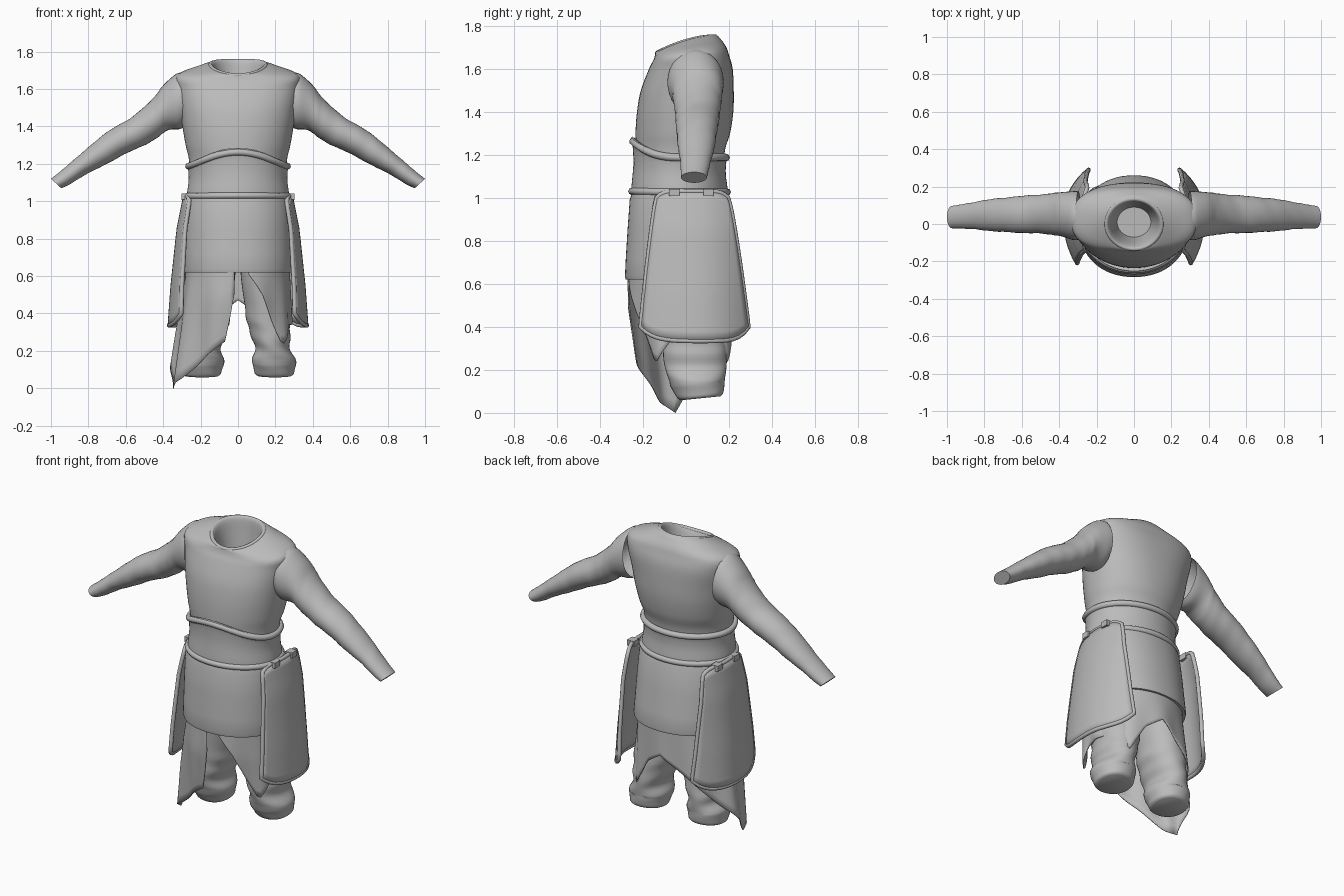
import bpy, math
from math import sin, cos, pi, radians

if "Cube" in bpy.data.objects:
    bpy.data.objects.remove(bpy.data.objects["Cube"])

GREY = (0.5, 0.5, 0.5, 1)
cloth = bpy.data.materials.new("grey_cloth")
cloth.use_nodes = True
cloth.diffuse_color = GREY
cloth.node_tree.nodes["Principled BSDF"].inputs["Base Color"].default_value = GREY


def finish(obj, thick=0, angle=45):
    """Colour, optionally thicken, and smooth a part."""
    if obj.name not in bpy.context.collection.objects:
        bpy.context.collection.objects.link(obj)
    obj.data.materials.append(cloth)
    if thick:
        mod = obj.modifiers.new("thickness", "SOLIDIFY")
        mod.thickness = thick
        mod.offset = 0
    bpy.ops.object.select_all(action="DESELECT")
    obj.select_set(True)
    bpy.context.view_layer.objects.active = obj
    if obj.type == "MESH":
        bpy.ops.object.shade_smooth_by_angle(angle=radians(angle))
    return obj


def surface(name, rows, closed=True, caps=(False, False), thick=0):
    """Skin a grid of point rows."""
    n = len(rows[0])
    verts = [p for row in rows for p in row]
    faces = []
    for r in range(len(rows) - 1):
        for i in range(n if closed else n - 1):
            j = (i + 1) % n
            a, b = r * n, (r + 1) * n
            faces.append((a + i, a + j, b + j, b + i))
    if caps[0]:
        faces.append(tuple(range(n))[::-1])
    if caps[1]:
        faces.append(tuple(range(len(verts) - n, len(verts))))
    mesh = bpy.data.meshes.new(name)
    mesh.from_pydata(verts, [], faces)
    return finish(bpy.data.objects.new(name, mesh), thick)


def spline(keys, steps):
    """Catmull-Rom interpolation of rows of numbers."""
    out = []
    for i in range(len(keys) - 1):
        p0, p1, p2 = keys[max(i - 1, 0)], keys[i], keys[i + 1]
        p3 = keys[min(i + 2, len(keys) - 1)]
        for s in range(steps):
            t = s / steps
            out.append([b + t * (c - a) / 2 + t * t * (2 * a - 5 * b + 4 * c - d) / 2
                        + t ** 3 * (3 * b - a - 3 * c + d) / 2
                        for a, b, c, d in zip(p0, p1, p2, p3)])
    return out + [list(keys[-1])]


def lookup(keys, x):
    """Linear interpolation in (x, value) pairs."""
    for (x0, v0), (x1, v1) in zip(keys, keys[1:]):
        if x <= x1:
            return v0 + (v1 - v0) * max(0, x - x0) / (x1 - x0)
    return keys[-1][1]


def ring(z, rx, front, back, dip=0, power=2, cx=0, n=64):
    """Horizontal superellipse; dip slopes it down towards the front."""
    pts = []
    for i in range(n):
        a = 2 * pi * i / n
        c, s = cos(a), sin(a)
        e = 2 / power
        x = cx + rx * math.copysign(abs(c) ** e, c)
        y = (front + back) / 2 + (back - front) / 2 * math.copysign(abs(s) ** e, s)
        pts.append((x, y, z - dip * ((1 - s) / 2) ** 1.8))
    return pts


def tube(name, pts, radius, closed=False):
    """Rounded piping along a path."""
    curve = bpy.data.curves.new(name, "CURVE")
    curve.dimensions = "3D"
    curve.bevel_depth = radius
    curve.bevel_resolution = 2
    path = curve.splines.new("POLY")
    path.points.add(len(pts) - 1)
    for p, co in zip(path.points, pts):
        p.co = (*co, 1)
    path.use_cyclic_u = closed
    return finish(bpy.data.objects.new(name, curve))


# Tunic body, rolling over the neck into a hollow
torso = [(1.0, .262, -.235, .175, 0, 2), (1.2, .26, -.235, .178, 0, 2),
         (1.3, .28, -.235, .205, 0, 2.1), (1.4, .297, -.228, .22, 0, 2.2),
         (1.5, .312, -.21, .222, 0, 2.3), (1.6, .328, -.172, .217, 0, 2.5),
         (1.665, .334, -.152, .2, .025, 2.6), (1.7, .305, -.145, .188, .04, 2.4),
         (1.73, .23, -.142, .168, .055, 2.1), (1.755, .16, -.138, .145, .078, 2),
         (1.75, .135, -.122, .122, .078, 2), (1.66, .115, -.1, .11, .04, 2),
         (1.5, .09, -.07, .09, 0, 2)]
surface("tunic_body", [ring(*r) for r in spline(torso, 5)], caps=(True, True))
tube("collar_band", ring(1.75, .148, -.133, .135, .076), .011, True)

# Sleeves: top x, top z, bottom x, bottom z, centre y, half depth
sleeve = [(.31, 1.688, .285, 1.40, .045, .13), (.34, 1.675, .315, 1.385, .045, .13),
          (.40, 1.62, .375, 1.38, .052, .118), (.46, 1.545, .43, 1.34, .053, .11),
          (.56, 1.455, .51, 1.295, .053, .102), (.67, 1.39, .61, 1.25, .05, .096),
          (.77, 1.315, .72, 1.19, .048, .087), (.87, 1.228, .82, 1.14, .045, .074),
          (.95, 1.16, .90, 1.09, .04, .064), (1.0, 1.12, .945, 1.07, .037, .06)]
for side, sx in (("left", 1), ("right", -1)):
    rows = []
    for k, (tx, tz, bx, bz, cy, ry) in enumerate(spline(sleeve, 5)):
        row = []
        for i in range(32):
            a = 2 * pi * i / 32
            # soft wrinkles below the shoulder
            w = 1 + (.022 * sin(k * 1.1 + 3 * sin(a)) * sin(k * .4) if 12 < k < 42 else 0)
            c, s = cos(a) * w, sin(a) * w
            row.append((sx * ((tx + bx) / 2 + (tx - bx) / 2 * c), cy + ry * s,
                        (tz + bz) / 2 + (tz - bz) / 2 * c))
        rows.append(row)
    surface(side + "_sleeve", rows, caps=(False, True))

# Waist sash with a raised front peak and rolled edges
def sash_ring(t, grow):
    pts = []
    for x, y, z in ring(0, .262 + grow, -.243 - grow, .183 + grow):
        f = max(0, -y / .25)
        top = 1.2 + .085 * f ** 3
        pts.append((x, y, 1.02 + t * (top - 1.02)))
    return pts

sash = [(0, .0), (0, .01), (.15, .01), (.5, .002), (.8, .004), (.9, .01), (1, .008), (1, -.02)]
surface("waist_sash", [sash_ring(*r) for r in spline(sash, 3)])
tube("sash_top_roll", sash_ring(.93, .003), .018, True)
tube("sash_bottom_roll", sash_ring(.04, .009), .017, True)

# Short overskirt around the hips, with a turned hem
skirt = [(1.03, .27, -.25, .19), (.99, .28, -.262, .205), (.85, .287, -.272, .228),
         (.72, .291, -.28, .247), (.635, .294, -.284, .26), (.62, .291, -.28, .257),
         (.622, .275, -.265, .24), (.8, .265, -.25, .21)]
surface("overskirt", [ring(*r, 0, 2.15) for r in skirt])

# Ragged under robe, open at the front and longest on the right
hem = [(-78, .61), (-62, .5), (-50, .37), (-36, .23), (-15, .34), (30, .34), (50, .24),
       (68, .4), (90, .47), (120, .36), (148, .22), (178, .09), (194, 0), (215, .05),
       (240, .17), (258, .25), (266, .5)]
rows = []
for v in range(13):
    row = []
    for d in range(-78, 267, 4):
        a = radians(d)
        z = .7 + (lookup(hem, d) - .7) * v / 12
        low = max(0, .62 - z)
        rx = .275 + low * (.15 if cos(a) < 0 else .03)
        ry = .265 - .16 * max(0, .48 - z) if sin(a) < 0 else .245 + low * .01
        w = 1 + .04 * min(1, low * 3) * sin(a * 9)
        row.append((rx * w * cos(a), ry * w * sin(a) - .005, z))
    rows.append(row)
surface("under_robe", rows, closed=False, thick=.006)

# Trouser legs with baggy ankles: z, half width, front, back, centre x
leg = [(.8, .12, -.13, .16, .13), (.6, .125, -.13, .17, .14), (.42, .118, -.115, .18, .158),
       (.32, .113, -.108, .187, .168), (.25, .096, -.105, .19, .18),
       (.2, .098, -.095, .187, .186), (.15, .114, -.078, .18, .192),
       (.11, .116, -.058, .178, .194), (.08, .105, -.04, .172, .195),
       (.068, .088, -.025, .16, .195)]
for side, sx in (("left", 1), ("right", -1)):
    rows = []
    for r in spline(leg, 4):
        z, rx, f, b, cx = r
        row = ring(z, rx, f, b, 0, 2.1, sx * cx, 40)
        # slanting folds and a sole that tips down at the front
        rows.append([(x + .005 * sin(z * 60 + x * 16) * (z < .4), y,
                      zz + (y - .07) * .1 * (z < .15)) for x, y, zz in row])
    surface(side + "_trouser_leg", rows, caps=(True, True))

# Hip panels with piped borders and belt clasps
outer = [(.33, .368), (.55, .352), (.85, .32), (1.03, .284)]
def panel_point(u, v, sx):
    """u runs front to back, v runs top to bottom."""
    front = -.135 - .075 * v ** .8
    back = .195 + .095 * v ** .8
    y = front + (back - front) * (u + 1) / 2
    bottom = .335 + .045 * abs(u) ** 5 + .02 * max(0, u) ** 8 + .02 * (u < 0) * u * u
    top = 1.03 - .03 * abs(u) ** 6
    z = top + (bottom - top) * v
    bend = (.03 + .03 * v if u < 0 else .04 + .08 * v) * abs(u) ** 2.2
    return (sx * (lookup(outer, z) - bend), y, z)

for side, sx in (("left", 1), ("right", -1)):
    U = [i / 10 - 1 for i in range(21)]
    V = [i / 16 for i in range(17)]
    surface(side + "_hip_panel", [[panel_point(u, v, sx) for u in U] for v in V],
            closed=False, thick=.018)
    edge = ([(u, 0) for u in U] + [(1, v) for v in V[1:]]
            + [(u, 1) for u in U[-2::-1]] + [(-1, v) for v in V[-2:0:-1]])
    tube(side + "_panel_piping", [panel_point(u, v, sx) for u, v in edge], .012, True)
    for place, y in (("front", -.055), ("back", .105)):
        bpy.ops.mesh.primitive_cube_add(size=1, location=(sx * .28, y, 1.025))
        clasp = bpy.context.object
        clasp.name = side + "_" + place + "_clasp"
        clasp.scale = (.045, .048, .034)
        bevel = clasp.modifiers.new("soft_edges", "BEVEL")
        bevel.width = .006
        finish(clasp)
